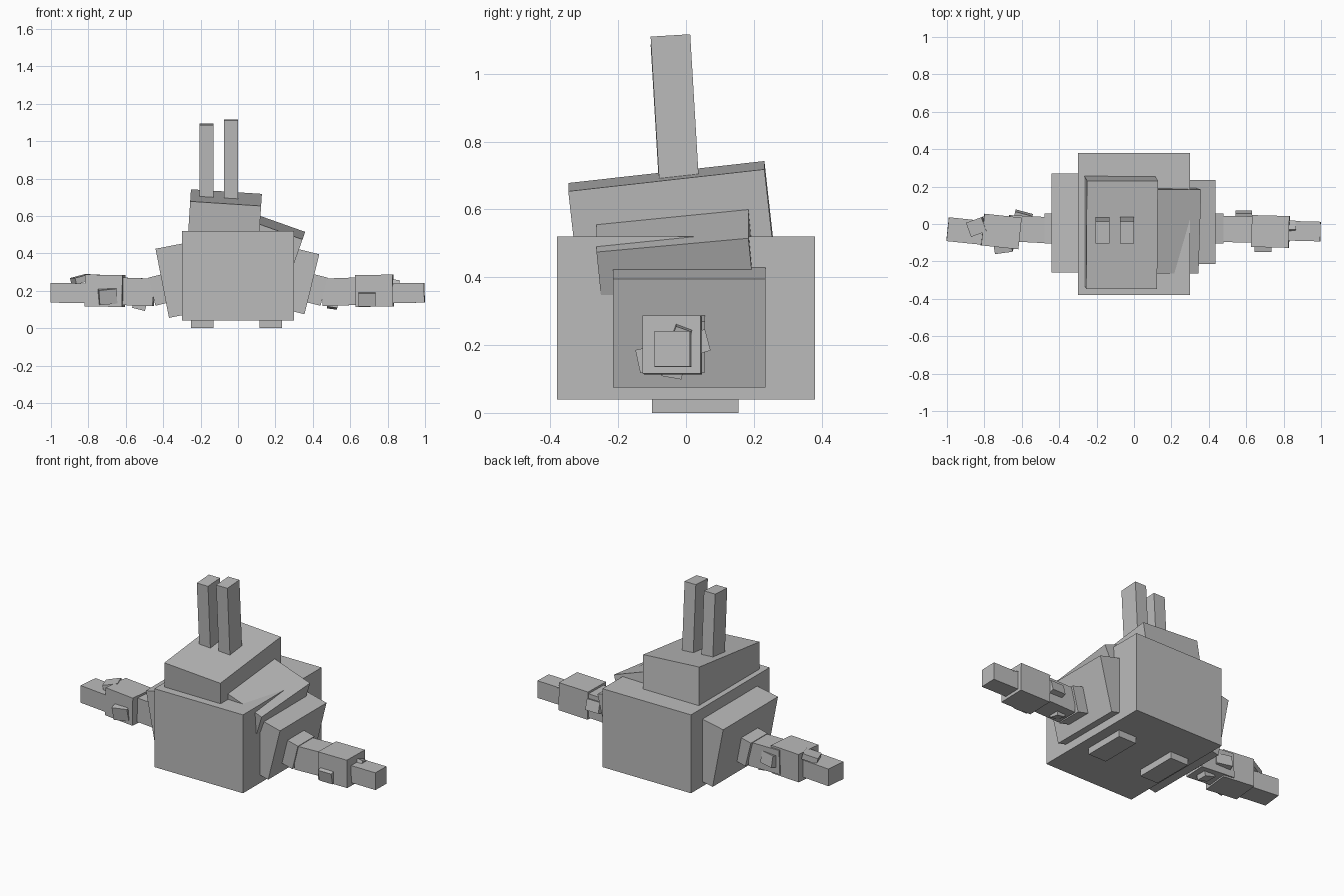
import bpy
from math import radians
from mathutils import Euler, Matrix, Vector

cube = bpy.data.objects.get("Cube")
if cube:
    bpy.data.objects.remove(cube, do_unlink=True)

grey = bpy.data.materials.new("plain_grey")
grey.use_nodes = True
grey.diffuse_color = (.5, .5, .5, 1)
grey.node_tree.nodes["Principled BSDF"].inputs["Base Color"].default_value = grey.diffuse_color

CENTRE = Vector((0, 0, 0))
TOP = Vector((0, 0, 1))
LEFT_END = Vector((1, 0, 0))
RIGHT_END = -LEFT_END


def add_block(name, at, size, pitch=0, roll=0, yaw=0, anchor=CENTRE):
    """Add a turned block; the anchor names the face whose middle lies at the given point."""
    bpy.ops.mesh.primitive_cube_add(size=1)
    block = bpy.context.object
    block.name = block.data.name = name
    block.data.materials.append(grey)
    turn = Euler((radians(pitch), radians(roll), radians(yaw))).to_matrix().to_4x4()
    shift = Matrix.Translation(-anchor / 2)
    scale = Matrix.Diagonal((*size, 1))
    block.data.transform(Matrix.Translation(at) @ turn @ scale @ shift)


# Body and feet
add_block("body", at=(0, 0, .28), size=(.6, .76, .48))
for side, foot_x in (("right", -.19), ("left", .175)):
    add_block(side + "_foot", at=(foot_x, .027, .04), size=(.12, .255, .08))

# Tilted head with two upright ears
add_block("head", at=(-.064, -.058, .698), size=(.38, .582, .26),
          pitch=6.4, roll=3.7, anchor=TOP)
for side, ear_x, ear_top in (("right", -.168, 1.09), ("left", -.037, 1.113)):
    add_block(side + "_ear", at=(ear_x, -.046, ear_top), size=(.076, .117, .46),
              pitch=3.4, anchor=TOP)

# Slanted slab leaning against the head
add_block("shoulder_slab", at=(.173, -.04, .558), size=(.38, .45, .25),
          pitch=5.5, roll=19.5, anchor=TOP)

# Flared shoulders of unequal size
add_block("left_shoulder", at=(.395, .01, .235), size=(.3, .45, .33),
          roll=14, anchor=LEFT_END)
add_block("right_shoulder", at=(-.405, .005, .24), size=(.3, .53, .376),
          roll=-11, anchor=RIGHT_END)


def add_arm(side, end, yaw, finger_width):
    """Build cuff, forearm, hand and finger outwards along x."""
    out = end.x
    add_block(side + "_cuff", at=(out * .46, -.024, .195), size=(.14, .16, .155),
              roll=out * 14, anchor=end)
    add_block(side + "_forearm", at=(out * .56, -.028, .195), size=(.22, .14, .147),
              roll=out * -2, yaw=yaw / 2)
    add_block(side + "_hand", at=(out * .72 + .01, -.04, .2), size=(.2, .17, .17),
              roll=-out, yaw=yaw)
    add_block(side + "_finger", at=(out * .897, -.038, .188), size=(.2, finger_width, .105),
              roll=-out / 2, yaw=yaw)


add_arm("left", LEFT_END, yaw=-1.5, finger_width=.105)
add_arm("right", RIGHT_END, yaw=-6, finger_width=.128)

# Small loose knobs on the left arm
add_block("left_thumb", at=(.69, -.125, .155), size=(.09, .035, .07), pitch=12)
add_block("left_back_knob", at=(.588, .045, .21), size=(.088, .04, .065), pitch=15)
add_block("left_lower_knob", at=(.505, -.04, .122), size=(.055, .06, .03), pitch=-10, roll=8)
add_block("left_finger_knob", at=(.835, -.01, .24), size=(.055, .05, .025), pitch=-20, roll=10)

# Small loose knobs on the right arm
add_block("right_thumb", at=(-.697, -.128, .17), size=(.095, .04, .08),
          pitch=10, roll=-5, yaw=8)
add_block("right_back_knob", at=(-.592, .043, .2), size=(.095, .035, .07), pitch=10, yaw=-15)
add_block("right_lower_knob", at=(-.528, -.025, .115), size=(.07, .065, .03), roll=14)
add_block("right_finger_knob", at=(-.84, -.015, .262), size=(.09, .08, .035), roll=-14, yaw=20)
